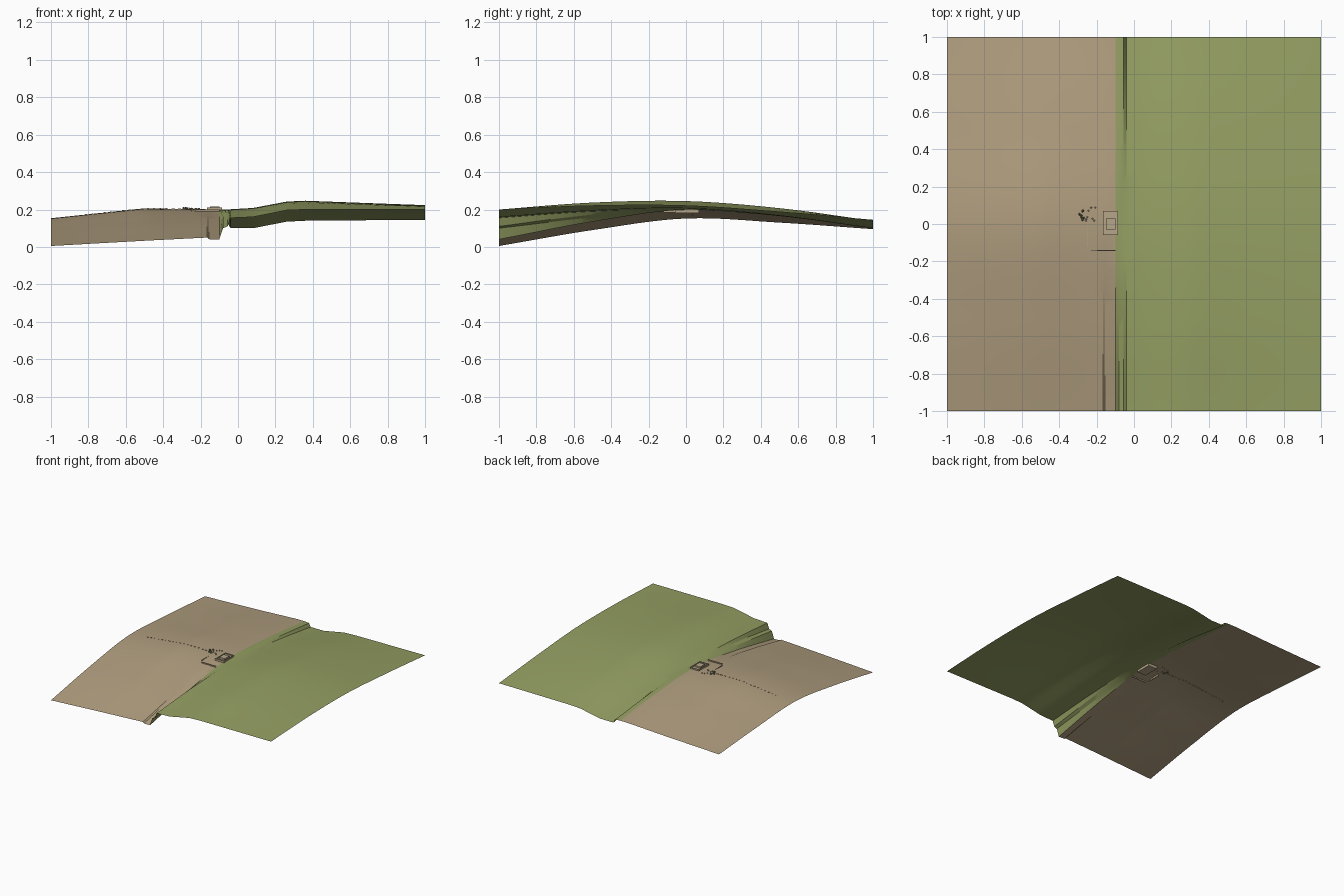
import bpy
import bmesh
import math
import random

cube = bpy.data.objects.get("Cube")
if cube:
    bpy.data.objects.remove(cube)
random.seed(4)


def material(name, rgb):
    m = bpy.data.materials.new(name)
    m.use_nodes = True
    m.diffuse_color = (*rgb, 1)
    m.node_tree.nodes["Principled BSDF"].inputs["Base Color"].default_value = (*rgb, 1)
    return m


SAND = material("sand", (0.44, 0.345, 0.215))
GRASS = material("grass", (0.30, 0.35, 0.125))
STONE = material("pale stone", (0.47, 0.38, 0.25))
LEAF = material("dark leaf", (0.12, 0.15, 0.06))

# Cross-sections: x, then heights at five evenly spaced y stations
SECTIONS = [
    (-1.0, (.005, .09, .152, .13, .095)),
    (-.5, (.033, .135, .205, .17, .115)),
    (-.165, (.05, .142, .2, .178, .132)),
    (-.155, (.041, .137, .2, .178, .132)),
    (-.10, (.04, .135, .2, .178, .132)),
    (-.08, (.10, .158, .199, .178, .131)),
    (-.055, (.11, .172, .2, .175, .128)),
    (-.04, (.155, .19, .2, .165, .10)),
    (.08, (.16, .195, .207, .167, .10)),
    (.26, (.196, .233, .24, .2, .135)),
    (.36, (.2, .237, .245, .207, .14)),
    (1.0, (.2, .22, .22, .187, .145)),
]


def along(h, y):
    """Smooth curve through the heights of one cross-section."""
    t = min(max((y + 1) * 2, 0), 3.9999)
    i = int(t)
    f = t - i
    p = [2 * h[0] - h[1], *h, 2 * h[-1] - h[-2]]
    a, b, c, d = p[i:i + 4]
    return b + f * (c - a + f * (2 * a - 5 * b + 4 * c - d + f * (3 * (b - c) + d - a))) / 2


def height(x, y):
    for (x0, h0), (x1, h1) in zip(SECTIONS, SECTIONS[1:]):
        if x <= x1:
            f = (x - x0) / (x1 - x0)
            return along(h0, y) * (1 - f) + along(h1, y) * f
    return along(h1, y)


def finish(bm, name, mats, smooth=False):
    mesh = bpy.data.meshes.new(name)
    bm.to_mesh(mesh)
    bm.free()
    for m in mats:
        mesh.materials.append(m)
    ob = bpy.data.objects.new(name, mesh)
    bpy.context.collection.objects.link(ob)
    if smooth:
        bpy.ops.object.select_all(action="DESELECT")
        ob.select_set(True)
        bpy.context.view_layer.objects.active = ob
        bpy.ops.object.shade_smooth_by_angle(angle=math.radians(20))
    return ob


# Terrain sheet: sand plain, grassy bank and raised meadow
xs = [SECTIONS[0][0]]
for (x0, _), (x1, _) in zip(SECTIONS, SECTIONS[1:]):
    n = max(1, round((x1 - x0) / .06))
    xs += [x0 + (x1 - x0) * (k + 1) / n for k in range(n)]
ys = [-1 + k / 25 for k in range(51)]
bm = bmesh.new()
grid = [[bm.verts.new((x, y, height(x, y))) for y in ys] for x in xs]
for i in range(len(xs) - 1):
    for j in range(len(ys) - 1):
        f = bm.faces.new((grid[i][j], grid[i + 1][j], grid[i + 1][j + 1], grid[i][j + 1]))
        f.material_index = int(xs[i] > -.101)
finish(bm, "terrain", [SAND, GRASS], True)


def add_box(bm, x0, x1, y0, y1, z0, z1):
    box = bmesh.ops.create_cube(bm, size=1)["verts"]
    bmesh.ops.scale(bm, verts=box, vec=(x1 - x0, y1 - y0, z1 - z0))
    bmesh.ops.translate(bm, verts=box, vec=((x0 + x1) / 2, (y0 + y1) / 2, (z0 + z1) / 2))


# Small walled building with an inner block
bm = bmesh.new()
add_box(bm, -.165, -.085, -.06, .07, .18, .204)
for a, b in ((-.165, -.159), (-.091, -.085)):
    add_box(bm, a, b, -.06, .07, .2, .212)
for a, b in ((-.06, -.054), (.064, .07)):
    add_box(bm, -.165, -.085, a, b, .2, .212)
add_box(bm, -.15, -.10, -.03, .03, .2, .216)
finish(bm, "building", [STONE])

# Low terrace kerb in front of the building
bm = bmesh.new()
add_box(bm, -.25, -.245, -.12, -.01, .185, .201)
add_box(bm, -.23, -.10, -.145, -.14, .18, .199)
finish(bm, "terrace_kerb", [SAND])

# Low broken wall running across the plain
bm = bmesh.new()
for k in range(18):
    x = -.85 + k * .033
    z = height(x, .035)
    add_box(bm, x, x + random.uniform(.008, .02), .032, .037, z - .005, z + .003)
finish(bm, "low_wall", [SAND])

# Scattered stones and shrubs beside the building
for name, mat, count, size in (("stones", STONE, 9, .005), ("shrubs", LEAF, 6, .007)):
    bm = bmesh.new()
    for _ in range(count):
        x, y = random.uniform(-.31, -.2), random.uniform(.01, .1)
        if mat == LEAF:
            x, y = random.uniform(-.3, -.27), random.uniform(.02, .08)
        ball = bmesh.ops.create_icosphere(bm, subdivisions=1, radius=size)["verts"]
        bmesh.ops.translate(bm, verts=ball, vec=(x, y, height(x, y) + size / 2))
    finish(bm, name, [mat])
